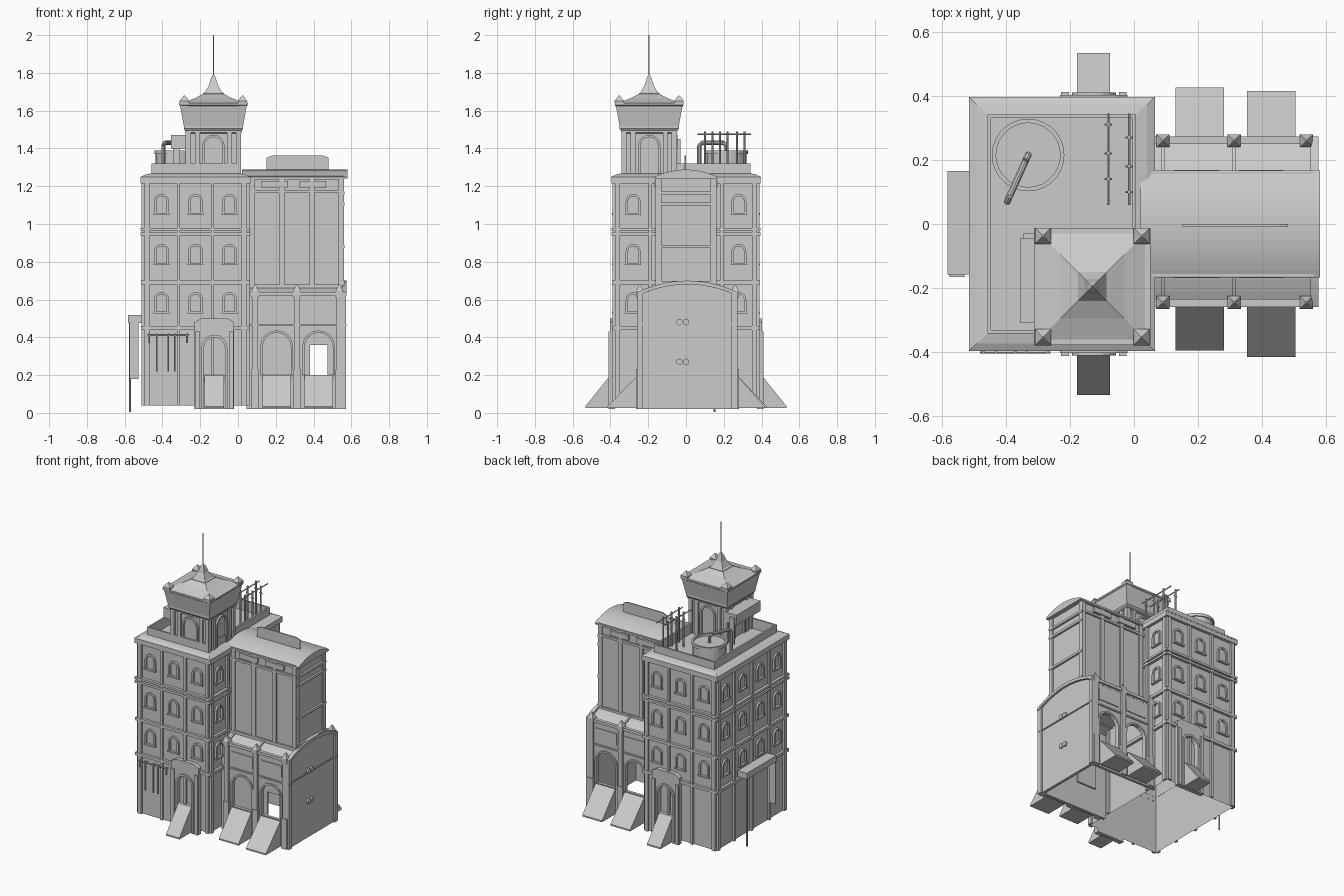
import bpy, bmesh, math
from mathutils import Matrix, Vector

if "Cube" in bpy.data.objects:
    bpy.data.objects.remove(bpy.data.objects["Cube"])

I = Matrix.Identity(4)

def face_frame(origin, u, w):
    """Local frame of a facade: u along it, v up, w outward."""
    m = Matrix.Identity(4)
    for i, c in enumerate((u, (0, 0, 1), w, origin)):
        for r in range(3):
            m[r][i] = c[r]
    return m

def box(bm, a0, a1, b0, b1, c0, c1, M=I):
    m = M @ Matrix.Translation(((a0+a1)/2, (b0+b1)/2, (c0+c1)/2)) @ Matrix.Diagonal((a1-a0, b1-b0, c1-c0, 1))
    return bmesh.ops.create_cube(bm, size=1, matrix=m)['verts']

def prism(bm, pts, d0, d1, M=I):
    """Extrude a 2D outline from depth d0 to d1 along local w."""
    a = [bm.verts.new(M @ Vector((x, y, d0))) for x, y in pts]
    b = [bm.verts.new(M @ Vector((x, y, d1))) for x, y in pts]
    bm.faces.new(a[::-1]); bm.faces.new(b)
    for i in range(len(a)):
        j = (i+1) % len(a)
        bm.faces.new((a[i], a[j], b[j], b[i]))

def arch(u, v, half, top, n=8):
    """Round-headed outline from bottom left over to bottom right."""
    s = top - half
    return [(u-half, v)] + [(u-half*math.cos(math.pi*i/n), s+half*math.sin(math.pi*i/n)) for i in range(n+1)] + [(u+half, v)]

def arch_frame(bm, u, v, half, top, t, d0, d1, M):
    prism(bm, arch(u, v, half+t, top+t) + arch(u, v, half, top)[::-1], d0, d1, M)

def lathe4(bm, cx, cy, prof):
    """Stack of square sections (half width, z)."""
    rings = [[bm.verts.new((cx+sx*h, cy+sy*h, z)) for sx, sy in ((-1, -1), (1, -1), (1, 1), (-1, 1))] for h, z in prof]
    for a, b in zip(rings, rings[1:]):
        for i in range(4):
            bm.faces.new((a[i], a[(i+1) % 4], b[(i+1) % 4], b[i]))
    bm.faces.new(rings[-1])

def rod(bm, p, q, r, n=8):
    p, q = Vector(p), Vector(q)
    m = Matrix.Translation((p+q)/2) @ (q-p).to_track_quat('Z', 'Y').to_matrix().to_4x4()
    bmesh.ops.create_cone(bm, cap_ends=True, segments=n, radius1=r, radius2=r, depth=(q-p).length, matrix=m)

def done(bm, name):
    bmesh.ops.recalc_face_normals(bm, faces=bm.faces)
    me = bpy.data.meshes.new(name)
    bm.to_mesh(me); bm.free()
    ob = bpy.data.objects.new(name, me)
    bpy.context.collection.objects.link(ob)
    return ob

def new_open_box(name, *b):
    """Box shell without a bottom."""
    bm = bmesh.new()
    box(bm, *b)
    low = [f for f in bm.faces if all(v.co.z < b[4]+1e-4 for v in f.verts)]
    bmesh.ops.delete(bm, geom=low, context='FACES')
    return done(bm, name)

# Main block shell
new_open_box("main_block", -.495, .045, -.375, .375, .04, 1.25)
CX = -.225
front = face_frame((CX, -.375, 0), (1, 0, 0), (0, -1, 0))
back = face_frame((CX, .375, 0), (-1, 0, 0), (0, 1, 0))
left = face_frame((-.495, 0, 0), (0, -1, 0), (-1, 0, 0))
right = face_frame((.045, 0, 0), (0, 1, 0), (1, 0, 0))
narrow = (.27, (-.257, -.09, .09, .257), (-.18, 0, .18))
facades = {"front": (front, *narrow), "back": (back, *narrow),
           "left": (left, .375, (-.362, -.19, 0, .19, .362), (-.28, -.095, .095, .28)),
           "right": (right, .375, (-.362, -.19, .19, .362), (-.28, .28))}

# Pilasters, bands and arched windows on every facade
for name, (M, half, pil, wins) in facades.items():
    bm = bmesh.new()
    for u in pil:
        w = .013 if abs(u) > half-.05 else .009
        box(bm, u-w, u+w, .04, 1.24, 0, .015, M)
    for z0, z1, d in ((.44, .46, .018), (.68, .7, .018), (.94, .955, .02), (.965, .98, .02), (1.215, 1.24, .02)):
        box(bm, -half-d, half+d, z0, z1, -.001, d, M)
    done(bm, name + "_trim")
    bm = bmesh.new()
    for u in wins:
        for z in (.535, .79, 1.055):
            arch_frame(bm, u, z, .027, z+.092, .012, -.005, .012, M)
            box(bm, u-.043, u+.043, z-.008, z+.002, 0, .016, M)
    done(bm, name + "_windows")

# Entrance portals and ramps, front and back
for name, M in (("front", front), ("back", back)):
    s = 1 if name == "front" else -1
    u = .1*s
    bm = bmesh.new()
    prism(bm, [(u-.105, .02)] + arch(u, .02, .055, .4) + [(u+.105, .02), (u+.105, .48), (u+.07, .5), (u-.07, .5), (u-.105, .48)], 0, .027, M)
    arch_frame(bm, u, .02, .055, .4, .014, .02, .035, M)
    for k in (-.09, .09):
        box(bm, u+k-.012, u+k+.012, .02, .43, .02, .036, M)
    box(bm, u-.055, u+.055, .02, .2, 0, .025, M)
    done(bm, name + "_portal")

def ramp(name, x0, x1, y0, y1):
    bm = bmesh.new()
    M = face_frame((0, 0, 0), (0, 1, 0), (1, 0, 0))
    prism(bm, [(y0, .2), (y1, .035), (y1, .025), (y0, .025)], x0, x1, M)
    done(bm, name)

for s, tag, yw in ((-1, "front", -.255), (1, "back", .27)):
    ramp(tag + "_main_ramp", -.177, -.075, s*.4, s*.533)
    ramp(tag + "_wing_ramp_1", .13, .28, yw, s*(.395 if s < 0 else .425))
    ramp(tag + "_wing_ramp_2", .352, .503, yw, s*.415)

# Sloped cornice and parapet
bm = bmesh.new()
rects = [(.27, .375, 1.235), (.29, .396, 1.24), (.29, .396, 1.25), (.265, .372, 1.262), (.232, .342, 1.268),
         (.232, .342, 1.32), (.22, .33, 1.32), (.22, .33, 1.25)]
rings = [[bm.verts.new((CX+sx*hx, sy*hy, z)) for sx, sy in ((-1, -1), (1, -1), (1, 1), (-1, 1))] for hx, hy, z in rects]
for a, b in zip(rings, rings[1:]):
    for i in range(4):
        bm.faces.new((a[i], a[(i+1) % 4], b[(i+1) % 4], b[i]))
done(bm, "roof_parapet")

# Roof tower with arches on four sides
TX, TY = -.13, -.195
bm = bmesh.new()
lathe4(bm, TX, TY, [(.135, 1.25), (.135, 1.48), (.15, 1.485), (.15, 1.495), (.157, 1.505), (.157, 1.52),
                    (.176, 1.625), (.182, 1.63), (.182, 1.64), (.165, 1.64), (.1, 1.665), (.052, 1.69)])
done(bm, "tower")
bm = bmesh.new()
for k in range(4):
    a = k*math.pi/2
    w = Vector((math.sin(a), -math.cos(a), 0))
    M = face_frame(Vector((TX, TY, 0)) + w*.135, (math.cos(a), math.sin(a), 0), w)
    arch_frame(bm, 0, 1.25, .047, 1.46, .012, -.01, .012, M)
    for u in (-.132, -.085, .085, .132):
        box(bm, u-.013, u+.013, 1.25, 1.485, -.005, .012, M)
done(bm, "tower_trim")
bm = bmesh.new()
lathe4(bm, TX, TY, [(.055, 1.68), (.055, 1.692), (.045, 1.697), (.024, 1.735), (.012, 1.775), (.003, 1.79)])
for sx in (-1, 1):
    for sy in (-1, 1):
        lathe4(bm, TX+sx*.154, TY+sy*.158, [(.02, 1.62), (.025, 1.645), (.025, 1.652), (.011, 1.67), (.003, 1.68)])
rod(bm, (TX, TY, 1.78), (TX, TY, 2), .003, 6)
done(bm, "tower_spires")

# Hanging boxes: on the left wall and beside the tower
bm = bmesh.new()
box(bm, -.582, -.51, -.158, .165, .475, .518)
box(bm, -.575, -.528, -.165, -.155, .18, .49)
rod(bm, (-.572, .15, .005), (-.572, .15, .48), .005)
done(bm, "wall_awning")
bm = bmesh.new()
box(bm, -.355, -.265, -.308, -.045, 1.4, 1.47)
box(bm, -.345, -.31, -.045, -.03, 1.27, 1.45)
done(bm, "tower_awning")

# Water tank with bent outlet pipe
bm = bmesh.new()
bmesh.ops.create_cone(bm, cap_ends=True, segments=28, radius1=.106, radius2=.106, depth=.125, matrix=Matrix.Translation((-.33, .215, 1.312)))
prof = [(.106, 1.37), (.113, 1.37), (.113, 1.39), (.1, 1.39), (.1, 1.37)]
vs = [bm.verts.new((-.33+r, .215, z)) for r, z in prof]
es = [bm.edges.new(e) for e in zip(vs, vs[1:])]
bmesh.ops.spin(bm, geom=vs+es, cent=(-.33, .215, 0), axis=(0, 0, 1), angle=2*math.pi, steps=28, use_merge=True)
done(bm, "water_tank")
bm = bmesh.new()
path = [(-.33, .215, 1.37), (-.33, .215, 1.415), (-.338, .197, 1.43), (-.387, .088, 1.43), (-.395, .07, 1.415), (-.395, .07, 1.25)]
for p, q in zip(path, path[1:]):
    rod(bm, p, q, .011, 10)
done(bm, "tank_pipe")

# Roof racks and front rods
bm = bmesh.new()
for x, ys in ((-.08, (.14, .22, .31)), (-.015, (.1, .18, .27))):
    rod(bm, (x, .06, 1.475), (x, .345, 1.475), .004, 6)
    for y in ys:
        rod(bm, (x, y, 1.25), (x, y, 1.49), .006, 6)
        rod(bm, (x-.012, y, 1.44), (x+.012, y, 1.44), .004, 6)
done(bm, "roof_racks")
bm = bmesh.new()
rod(bm, (-.48, -.4, .41), (-.26, -.4, .41), .004, 6)
for x, z in ((-.43, .22), (-.37, .22), (-.335, .22), (-.47, .37), (-.27, .37)):
    rod(bm, (x, -.4, z), (x, -.4, .42), .005, 6)
    rod(bm, (x, -.4, .41), (x, -.37, .41), .004, 6)
done(bm, "front_rods")

# Lower wing: thick arcaded walls
WY, WH = .0075, .252
wing = {"front": face_frame((0, WY-WH, 0), (1, 0, 0), (0, -1, 0)),
        "back": face_frame((0, WY+WH, 0), (1, 0, 0), (0, 1, 0))}
for name, M in wing.items():
    bm = bmesh.new()
    for u0, u1, c in ((.045, .31, .205), (.31, .56, .427)):
        prism(bm, [(u0, .2)] + arch(c, .2, .075, .425) + [(u1, .2), (u1, .63), (u0, .63)], -.02, 0, M)
        box(bm, u0, u1, .02, .2, -.02, 0, M)
        arch_frame(bm, c, .2, .075, .425, .012, -.005, .008, M)
        box(bm, c-.08, c+.08, .5, .58, 0, .006, M)
    box(bm, .05, .575, .62, .64, -.01, .014, M)
    box(bm, .05, .575, .46, .47, -.005, .008, M)
    for u in (.09, .312, .537):
        box(bm, u-.015, u+.015, .02, .64, 0, .014, M)
        box(bm, u-.021, u+.021, .02, .23, 0, .02, M)
        p = M @ Vector((u, 0, 0))
        lathe4(bm, u, p.y, [(.02, .61), (.02, .645), (.014, .655), (.003, .68)])
    if name == "front":  # closed door, then a doorway
        prism(bm, arch(.205, .2, .075, .425), -.03, -.02, M)
        prism(bm, [(.382, .2), (.382, .36), (.475, .36), (.475, .2)] + arch(.427, .2, .075, .425)[::-1], -.03, -.02, M)
    done(bm, name + "_wing_arcade")

side = face_frame((0, WY, 0), (0, 1, 0), (1, 0, 0))
def arc(half, z0, z1, n=14):
    return [(half*(2*i/n-1), z0+(z1-z0)*(1-(2*i/n-1)**2)) for i in range(n+1)]

# Barrel roof, gable end and its trim
bm = bmesh.new()
prism(bm, arc(.255, .625, .69) + arc(.255, .61, .675)[::-1], .045, .56, side)
for x in (.09, .312):
    prism(bm, arc(.255, .635, .7) + arc(.255, .62, .685)[::-1], x-.006, x+.006, side)
done(bm, "wing_roof")
bm = bmesh.new()
prism(bm, [(-.252, .02)] + arc(.252, .625, .69) + [(.252, .02)], .54, .56, side)
prism(bm, arc(.265, .64, .7) + arc(.265, .62, .68)[::-1], .55, .575, side)
for u in (-.25, .25):
    box(bm, u-.016, u+.016, .02, .64, .55, .572, side)
box(bm, -.25, .25, .465, .472, .555, .566, side)
for z in (.27, .48):
    for y in (-.035, .0):
        rod(bm, (.555, y, z), (.572, y, z), .017, 12)
done(bm, "wing_gable")

# Upper wing with tall panels
new_open_box("upper_wing", .045, .55, -.152, .152, .64, 1.255)
bm = bmesh.new()
for s in (-1, 1):
    M = face_frame((0, s*.152, 0), (1, 0, 0), (0, s, 0))
    for u in (.075, .232, .392, .545):
        box(bm, u-.014, u+.014, .64, 1.245, 0, .01, M)
    for z0, z1 in ((.66, .68), (1.165, 1.18), (1.235, 1.255)):
        box(bm, .045, .56, z0, z1, 0, .012, M)
    for c in (.195, .395):
        box(bm, c-.07, c+.07, 1.193, 1.228, 0, .016, M)
E = face_frame((.55, 0, 0), (0, 1, 0), (1, 0, 0))
for u in (-.145, .145):
    box(bm, u-.015, u+.015, .64, 1.25, 0, .01, E)
for z in (.69, .88, 1.105, 1.165):
    box(bm, -.16, .16, z-.008, z+.008, 0, .014, E)
done(bm, "upper_wing_trim")
bm = bmesh.new()
U = face_frame((0, 0, 0), (0, 1, 0), (1, 0, 0))
prism(bm, arc(.167, 1.25, 1.288) + [(.167, 1.24), (-.167, 1.24)], .02, .58, U)
done(bm, "upper_wing_roof")

# Ridge panel
bm = bmesh.new()
prism(bm, [(.15, 1.28), (.48, 1.28), (.48, 1.35), (.45, 1.362), (.18, 1.362), (.15, 1.35)], 0, .008, face_frame((0, 0, 0), (1, 0, 0), (0, -1, 0)))
done(bm, "ridge_panel")
